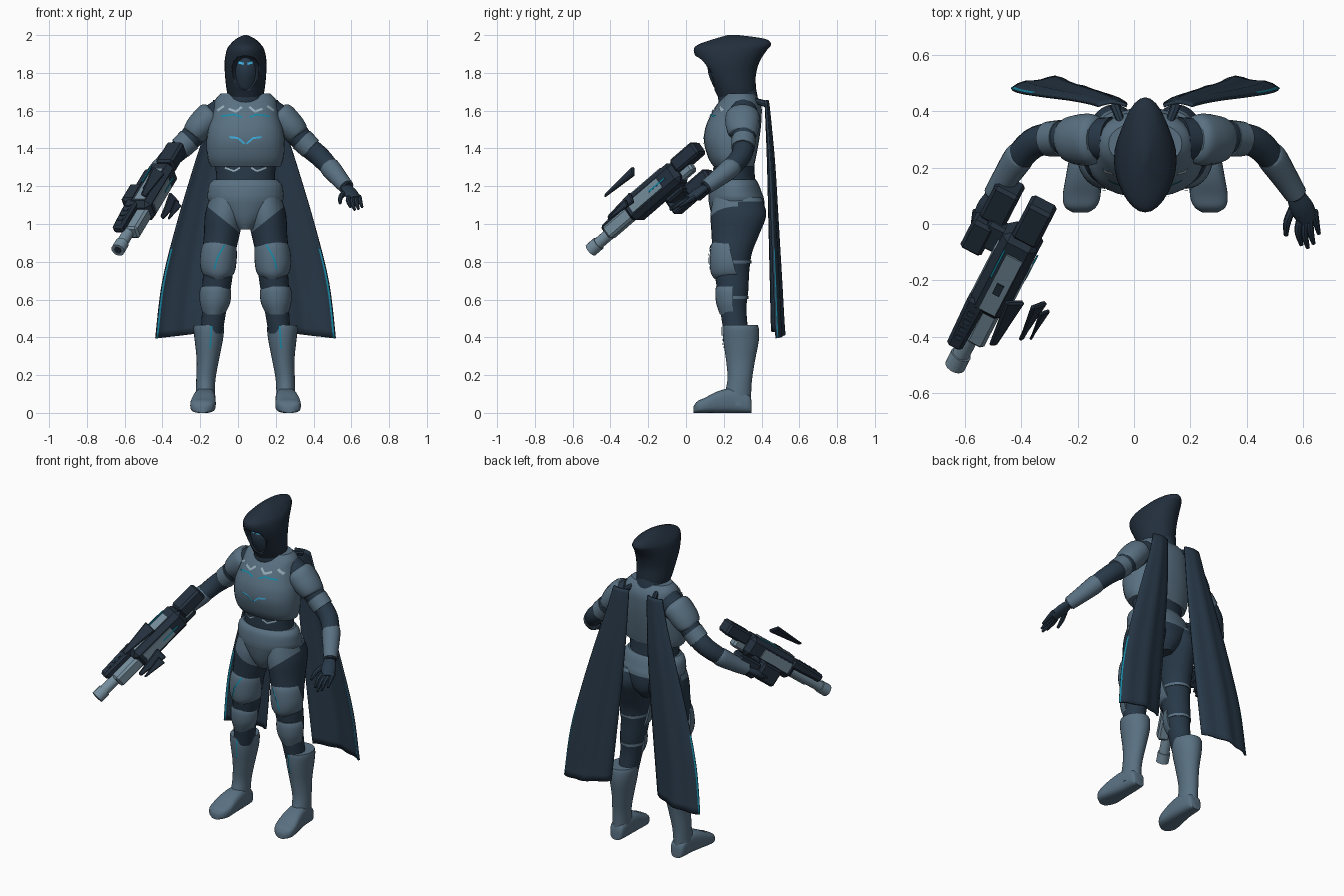
import bpy, bmesh, math
from mathutils import Vector, Matrix
from mathutils.bvhtree import BVHTree

old = bpy.data.objects.get("Cube")
if old:
    bpy.data.objects.remove(old, do_unlink=True)

MID = .04  # body centre line
SIDES = (("left", 1), ("right", -1))


def material(name, color):
    mat = bpy.data.materials.new(name)
    mat.use_nodes = True
    mat.diffuse_color = (*color, 1)
    mat.node_tree.nodes["Principled BSDF"].inputs["Base Color"].default_value = (*color, 1)
    return mat


ARMOR = material("blue grey armor", (.10, .163, .222))
SUIT = material("dark navy suit", (.021, .04, .065))
HOOD = material("hood navy", (.016, .028, .046))
METAL = material("gun navy", (.018, .031, .05))
STEEL = material("light steel", (.18, .27, .34))
SILVER = material("silver mark", (.32, .43, .5))
TEAL = material("teal trim", (.009, .25, .38))
GLOW = material("cyan glow", (.05, .45, .78))


def finish(name, bm, mats, angle=40):
    bmesh.ops.recalc_face_normals(bm, faces=bm.faces)
    mesh = bpy.data.meshes.new(name)
    bm.to_mesh(mesh)
    bm.free()
    for mat in mats:
        mesh.materials.append(mat)
    mesh.shade_smooth()
    mesh.set_sharp_from_angle(angle=math.radians(angle))
    ob = bpy.data.objects.new(name, mesh)
    bpy.context.collection.objects.link(ob)
    return ob


def spline(rows, sub=4):
    """Catmull-Rom through rows of numbers."""
    out = []
    for i in range(len(rows) - 1):
        quad = [rows[max(i - 1, 0)], rows[i], rows[i + 1], rows[min(i + 2, len(rows) - 1)]]
        for k in range(sub):
            t = k / sub
            out.append([b + t / 2 * (c - a + t * (2*a - 5*b + 4*c - d + t * (3 * (b - c) + d - a)))
                        for a, b, c, d in zip(*quad)])
    return out + [list(rows[-1])]


def skin(rings, n=28, power=1):
    """Closed body through rings given as centre and two half axes."""
    bm = bmesh.new()
    loops = []
    for c, a, b in rings:
        loop = []
        for k in range(n):
            x, y = math.cos(k * math.tau / n), math.sin(k * math.tau / n)
            x, y = (math.copysign(abs(v) ** power, v) for v in (x, y))
            loop.append(bm.verts.new(Vector(c) + a * x + b * y))
        loops.append(loop)
    for lo, hi in zip(loops, loops[1:]):
        for k in range(n):
            bm.faces.new((lo[k], lo[k - 1], hi[k - 1], hi[k]))
    bm.faces.new(loops[0])
    bm.faces.new(loops[-1])
    return bm


def column(rows, power=1):
    """Upright body from rows of z, x, half width, front y, back y."""
    return skin([((x, (f + b) / 2, z), Vector((w, 0, 0)), Vector((0, (b - f) / 2, 0)))
                 for z, x, w, f, b in spline(rows)], power=power)


def sided(rows, s):
    return [(r[0], MID + s * r[1], *r[2:]) for r in rows]


def tube(name, rows, mat, s=1, flat=1, n=18):
    """Limb through rows of offset x, y, z, radius."""
    rows = spline([(MID + s * x, y, z, r) for x, y, z, r in rows])
    rings = []
    for i, row in enumerate(rows):
        d = Vector(rows[min(i + 1, len(rows) - 1)][:3]) - Vector(rows[max(i - 1, 0)][:3])
        a = d.cross(Vector((0, 0, 1))).normalized()
        rings.append((row[:3], a * row[3], d.cross(a).normalized() * row[3] * flat))
    return finish(name, skin(rings, n), [mat])


def ball(name, loc, size, mat):
    bm = bmesh.new()
    bmesh.ops.create_uvsphere(bm, u_segments=24, v_segments=16, radius=1,
                              matrix=Matrix.Translation(loc) @ Matrix.Diagonal((*size, 1)))
    return finish(name, bm, [mat])


def split(bm, co, no, drop=False):
    geom = bm.verts[:] + bm.edges[:] + bm.faces[:]
    cut = bmesh.ops.bisect_plane(bm, geom=geom, plane_co=co, plane_no=no, clear_outer=drop)["geom_cut"]
    if drop:
        bmesh.ops.holes_fill(bm, edges=[e for e in cut if isinstance(e, bmesh.types.BMEdge)])


def briefs(bm):
    """Colour the hip plate: a V in front and a belt all round."""
    for s in (1, -1):
        split(bm, (MID, 0, .93), (-s * .8, 0, 1))
    split(bm, (0, 0, 1.12), (0, 0, 1))
    for f in bm.faces:
        c = f.calc_center_median()
        v_front = c.y < .27 and c.z > .93 + .8 * abs(c.x - MID)
        f.material_index = 0 if c.z > 1.12 or v_front else 1


# Torso
chest = finish("chest_armor", column([
    (1.305, MID, .185, .145, .36), (1.35, MID, .202, .118, .37), (1.43, MID, .207, .096, .385),
    (1.5, MID, .2, .1, .395), (1.56, MID, .183, .122, .4), (1.62, MID, .17, .155, .4),
    (1.66, MID, .16, .185, .385), (1.692, MID, .13, .21, .36)], .88), [ARMOR])
waist = finish("waist", column([
    (1.16, MID, .17, .15, .38), (1.25, MID, .155, .145, .365), (1.35, MID, .17, .15, .36)]), [SUIT])
finish("neck", column([(1.6, MID, .1, .18, .39), (1.67, MID, .1, .17, .38), (1.72, MID, .08, .18, .37)]), [SUIT])
hips = column([(.97, MID, .05, .17, .37), (1.03, MID, .12, .14, .41), (1.12, MID, .195, .12, .415),
               (1.17, MID, .2, .12, .4), (1.21, MID, .192, .128, .385), (1.235, MID, .168, .145, .37)])
briefs(hips)
finish("hip_armor", hips, [ARMOR, SUIT])

# Legs
front = []
for n, s in SIDES:
    leg = column(sided([(1.14, .1, .09, .145, .4), (1.05, .112, .103, .13, .425), (.95, .125, .095, .135, .39),
                        (.85, .14, .088, .14, .35), (.75, .145, .08, .15, .335), (.65, .155, .075, .165, .33),
                        (.55, .165, .065, .18, .32), (.42, .18, .058, .2, .33)], s))
    briefs(leg)
    finish(n + "_leg", leg, [ARMOR, SUIT])
    knee = column(sided([(.92, .14, .065, .15, .36), (.88, .14, .092, .13, .365), (.8, .145, .097, .125, .36),
                         (.74, .145, .085, .132, .35), (.71, .145, .055, .15, .34)], s))
    split(knee, (0, .25, .8), (0, 1, .25), True)
    front.append(finish(n + "_knee_pad", knee, [ARMOR]))
    shin = column(sided([(.67, .16, .075, .16, .35), (.64, .16, .084, .155, .35), (.58, .162, .08, .16, .345),
                         (.52, .168, .058, .18, .34)], s))
    split(shin, (0, .25, 0), (0, 1, 0), True)
    front.append(finish(n + "_shin_pad", shin, [ARMOR]))
    for part, z, x, w, f, b in (("knee", .8, .143, .086, .14, .346), ("shin", .61, .159, .073, .165, .33)):
        strap = column(sided([(z - .008, x, w, f, b), (z + .008, x, w, f, b)], s))
        finish(n + "_" + part + "_strap", strap, [ARMOR])
    front.append(finish(n + "_boot", column(sided([
        (.465, .195, .078, .195, .38), (.44, .195, .081, .193, .386), (.38, .195, .074, .197, .385),
        (.28, .2, .059, .212, .366), (.18, .21, .051, .22, .35), (.1, .213, .05, .205, .345),
        (.04, .215, .052, .2, .345)], s)), [ARMOR]))
    foot = [((MID + s * x, y, h / 2), Vector((w, 0, 0)), Vector((0, 0, h / 2))) for y, x, w, h in spline([
        (.348, .213, .03, .06), (.33, .213, .045, .1), (.25, .214, .054, .13), (.17, .22, .062, .115),
        (.1, .226, .067, .08), (.06, .23, .055, .062), (.04, .23, .025, .035)])]
    finish(n + "_foot", skin(foot, power=.65), [ARMOR])

# Arms and hands
for n, s in SIDES:
    tube(n + "_arm", [(.12, .3, 1.59, .08), (.23, .303, 1.52, .07), (.32, .305, 1.42, .058), (.4, .285, 1.35, .054),
                      (.475, .2, 1.265, .046), (.54, .1, 1.19, .032)], SUIT, s)
    tube(n + "_shoulder_pad", [(.17, .3, 1.592, .068), (.188, .3, 1.574, .09), (.237, .3, 1.52, .09),
                               (.272, .303, 1.48, .078), (.28, .303, 1.47, .065)], ARMOR, s, .84)
    tube(n + "_arm_band", [(.297, .305, 1.447, .065), (.345, .302, 1.4, .062)], ARMOR, s)
    tube(n + "_gauntlet", [(.435, .25, 1.315, .045), (.45, .235, 1.295, .054), (.5, .16, 1.235, .046),
                           (.535, .105, 1.195, .04)], ARMOR, s)
    tube(n + "_palm", [(.53, .11, 1.2, .03), (.555, .06, 1.165, .042), (.58, .015, 1.13, .036)], SUIT, s, .55)
    for k, (x, y, z) in enumerate(((.555, -.075, 1.09), (.578, -.085, 1.075), (.598, -.07, 1.08), (.617, -.035, 1.09))):
        tube(f"{n}_finger_{k}", [(.553 + k * .016, .03 + k * .006, 1.145, .013), (x - .012, y + .05, z + .035, .013),
                                 (x, y, z, .007)], SUIT, s, n=8)
    tube(n + "_thumb", [(.53, .07, 1.17, .014), (.505, .01, 1.145, .014), (.5, -.04, 1.11, .008)], SUIT, s, n=8)

# Hood with an opening, and the masked face
hood = finish("hood", column([
    (1.66, MID, .09, .175, .37), (1.72, MID, .102, .145, .37), (1.79, MID, .109, .104, .37), (1.86, MID, .111, .064, .39),
    (1.92, MID, .1, .041, .428), (1.95, MID, .082, .065, .45), (1.98, MID, .05, .15, .42), (2, MID, .01, .22, .28)]),
    [HOOD])
cutter = ball("hood_cutter", (MID, .085, 1.78), (.083, .085, .12), HOOD)
mod = hood.modifiers.new("opening", "BOOLEAN")
mod.operation, mod.object, mod.solver = "DIFFERENCE", cutter, "EXACT"
graph = bpy.context.evaluated_depsgraph_get()
hood.data = bpy.data.meshes.new_from_object(hood.evaluated_get(graph))
hood.modifiers.clear()
bpy.data.objects.remove(cutter, do_unlink=True)
face = finish("face_mask", column([
    (1.68, MID, .055, .175, .3), (1.73, MID, .07, .145, .3), (1.79, MID, .076, .12, .3), (1.84, MID, .078, .116, .3),
    (1.89, MID, .07, .135, .3), (1.92, MID, .05, .16, .3)], 1.1), [SUIT])


# Thin painted marks laid on the front surface
def mark(name, targets, pts, mat, width=.009):
    trees = []
    for ob in targets:
        bm = bmesh.new()
        bm.from_mesh(ob.data)
        trees.append(BVHTree.FromBMesh(bm))
        bm.free()
    for n, s in SIDES:
        bm = bmesh.new()
        for (x0, z0), (x1, z1) in zip(pts, pts[1:]):
            across = Vector((z0 - z1, 0, x1 - x0)).normalized() * width / 2
            prev = None
            for k in range(9):
                p = Vector((x0 + (x1 - x0) * k / 8, -1, z0 + (z1 - z0) * k / 8))
                row = []
                for q in (p + across, p - across):
                    q.x = MID + s * q.x
                    ys = [h[0].y for h in (t.ray_cast(q, Vector((0, 1, 0))) for t in trees) if h[0]]
                    row.append(bm.verts.new((q.x, min(ys) - .006, q.z)) if ys else None)
                if prev and None not in prev + row:
                    bm.faces.new((*prev, row[1], row[0]))
                prev = row
        finish(f"{n}_{name}", bm, [mat])


torso = [chest, waist]
mark("collar_mark", torso, [(.02, 1.62), (.05, 1.595), (.09, 1.61)], SILVER, .012)
mark("shoulder_mark", torso, [(.115, 1.625), (.15, 1.6)], SILVER, .012)
mark("upper_chest_line", torso, [(.02, 1.565), (.06, 1.58), (.13, 1.57)], TEAL, .009)
mark("chest_glow", torso, [(.005, 1.425), (.04, 1.455), (.085, 1.46)], GLOW, .01)
mark("waist_mark", torso, [(.03, 1.298), (.06, 1.28), (.11, 1.298)], SILVER)
mark("knee_line", front, [(.11, .89), (.15, .82), (.165, .76)], TEAL, .009)
mark("boot_line", front, [(.18, .46), (.188, .34)], TEAL, .009)
mark("eye", [face], [(.01, 1.848), (.04, 1.856)], GLOW, .012)
mark("eye_corner", [face], [(.044, 1.86), (.06, 1.866)], SILVER, .01)

# Split cape: two curved panels with a trim on the lower outer edge
for n, s in SIDES:
    bm, prev = bmesh.new(), None
    rows = spline([(1.655, .065, .17), (1.5, .07, .21), (1.3, .08, .275), (1, .105, .365), (.7, .135, .44),
                   (.41, .165, .475)], 5)
    for i, (z, inner, outer) in enumerate(rows):
        v, row = i / (len(rows) - 1), []
        for u in [k / 12 for k in range(12)] + [.97, 1]:
            y = .42 + v * (.035 + .025 * u + .048 * math.sin(math.pi * u)) + .006 * v * math.sin(u * 16)
            y += .012 * (1 - v) * math.sin(math.pi * u)
            row.append(bm.verts.new((MID + s * (inner + (outer - inner) * u), y, z + v * (.02 - .035 * u))))
        for k in range(len(row) - 1) if prev else ():
            f = bm.faces.new((prev[k], prev[k + 1], row[k + 1], row[k]))
            f.material_index = int(k == len(row) - 2 and v > .68)
        prev = row
    cape = finish(n + "_cape_panel", bm, [SUIT, TEAL], 60)
    mod = cape.modifiers.new("cloth", "SOLIDIFY")
    mod.thickness, mod.offset, mod.material_offset_rim = .012, 0, -1
    tube(n + "_cape_clasp", [(.085, .36, 1.655, .014), (.11, .425, 1.635, .018)], SUIT, s, n=8)

# Rifle frame: x along the barrel, y to the side, z up
ahead = Vector((-.3, -.58, -.5)).normalized()
side = Vector((0, 0, 1)).cross(ahead).normalized()
up = ahead.cross(side)
frame = Matrix.Translation((-.335, .077, 1.363)) @ Matrix((ahead, side, up)).transposed().to_4x4()


def block(name, loc, size, mat, bevel=.012, taper=1, roll=0):
    bm = bmesh.new()
    bmesh.ops.create_cube(bm, size=1)
    for v in bm.verts:
        if v.co.x > 0:
            v.co.y *= taper
            v.co.z *= taper
    place = Matrix.Translation(loc) @ Matrix.Rotation(roll, 4, "X")
    bmesh.ops.transform(bm, matrix=frame @ place @ Matrix.Diagonal((*size, 1)), verts=bm.verts)
    if bevel:
        bmesh.ops.bevel(bm, geom=bm.edges[:], offset=bevel, segments=1, affect="EDGES")
    return finish(name, bm, [mat], 20)


def barrel(name, t0, t1, r, mat):
    finish(name, skin([(frame @ Vector((t, 0, 0)), side * r, up * r) for t in (t0, t1)], 14), [mat])


block("rifle_body", (.33, .005, .01), (.38, .14, .13), METAL, .028)
block("rifle_nose", (.59, -.035, .045), (.24, .075, .06), METAL, .012, .8)
block("rifle_stock", (.06, .015, .035), (.17, .1, .08), METAL)
block("rifle_stock_neck", (.13, 0, -.01), (.12, .06, .07), STEEL)
block("rifle_lower_stock", (.14, -.12, -.09), (.16, .1, .1), METAL)
block("rifle_magazine", (.29, -.14, -.07), (.14, .085, .11), METAL)
block("rifle_grip_bridge", (.26, -.07, -.05), (.12, .12, .06), METAL)
block("rifle_top_plate", (.35, .012, .077), (.27, .065, .008), STEEL, 0)
block("rifle_ejection_port", (.37, .012, .083), (.05, .028, .006), METAL, 0)
block("rifle_under_rail", (.58, .025, 0), (.2, .07, .075), STEEL)
for s in (1, -1):
    block(f"rifle_side_plate_{s}", (.36, .005 + s * .072, .01), (.22, .008, .06), STEEL, 0)
block("rifle_top_glow", (.27, -.033, .077), (.13, .008, .009), TEAL, 0)
block("rifle_side_glow", (.27, .08, .01), (.12, .006, .009), TEAL, 0)
for k in range(4):
    block(f"rifle_vent_{k}", (.53 + k * .04, -.035, .075 - k * .001), (.018, .025, .006), SUIT, 0)
barrel("rifle_barrel", .5, .79, .031, STEEL)
barrel("rifle_muzzle", .765, .825, .037, STEEL)
barrel("rifle_bore", .82, .828, .02, METAL)
# Floating blades beside and above the rifle
block("rifle_side_blade", (.48, .165, .02), (.18, .02, .075), METAL, .006, .3, .5)
block("rifle_side_blade_outer", (.49, .195, .005), (.14, .015, .05), METAL, .004, .2, .5)
block("rifle_top_blade", (.44, .085, .15), (.22, .075, .022), METAL, .006, .4, -.7)
